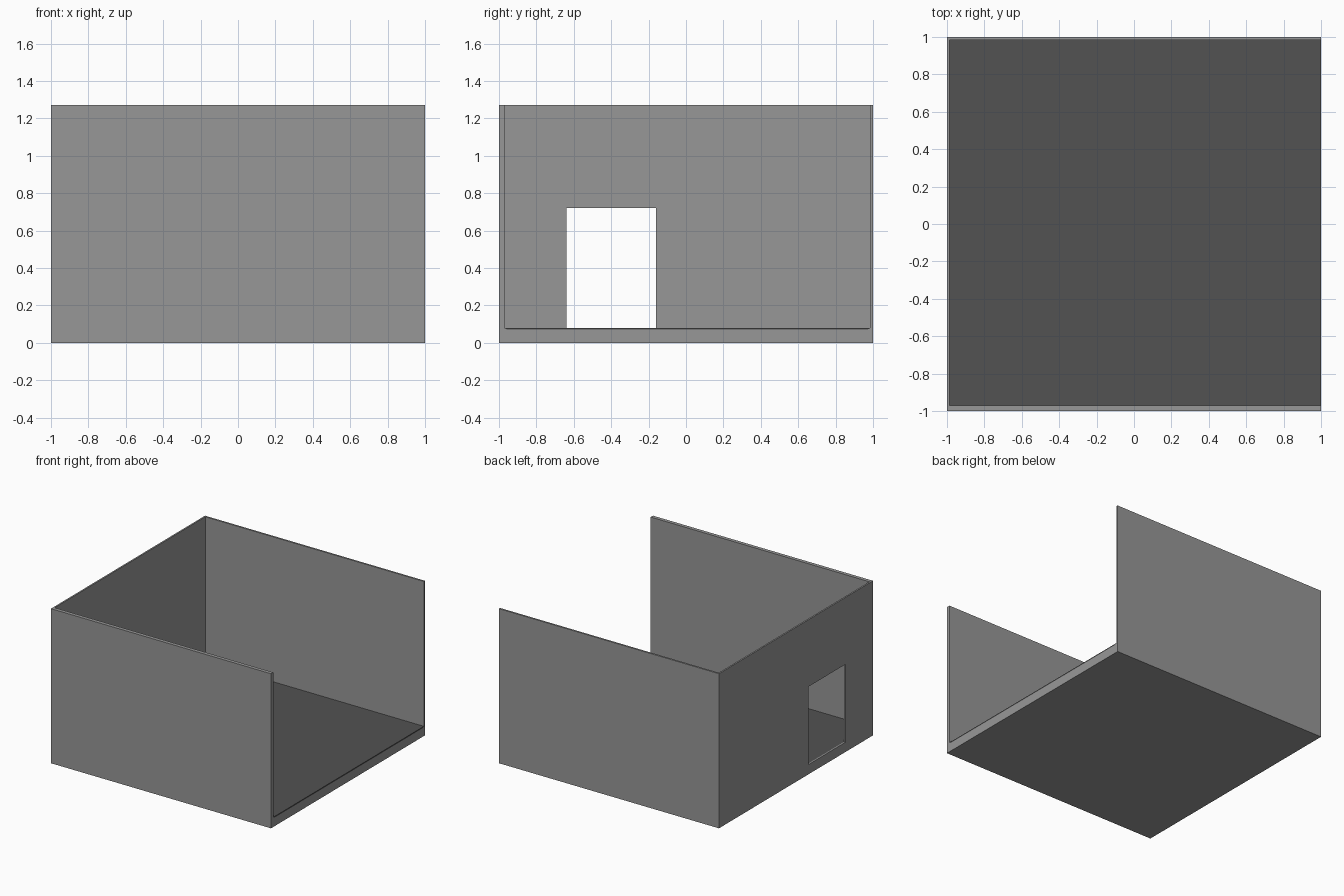
import bpy, bmesh

if "Cube" in bpy.data.objects:
    bpy.data.objects.remove(bpy.data.objects["Cube"])

H = 1.27                 # wall height
FLOOR = 0.08             # walking level
Y0, Y1 = -0.97, 0.985    # inner faces of front and back walls
X0 = -0.987              # inner face of left wall


def material(name, v):
    m = bpy.data.materials.new(name)
    m.diffuse_color = (v, v, v, 1)
    m.use_nodes = True
    m.node_tree.nodes["Principled BSDF"].inputs["Base Color"].default_value = m.diffuse_color
    return m


def prism(name, profile, x0, x1, mat=None):
    """Extrude a (y, z) profile along x."""
    bm = bmesh.new()
    face = bm.faces.new([bm.verts.new((x0, y, z)) for y, z in profile])
    new = bmesh.ops.extrude_face_region(bm, geom=[face])["geom"]
    bmesh.ops.translate(bm, vec=(x1 - x0, 0, 0),
                        verts=[g for g in new if isinstance(g, bmesh.types.BMVert)])
    bmesh.ops.recalc_face_normals(bm, faces=bm.faces[:])
    me = bpy.data.meshes.new(name)
    bm.to_mesh(me)
    bm.free()
    ob = bpy.data.objects.new(name, me)
    bpy.context.collection.objects.link(ob)
    if mat:
        me.materials.append(mat)
    return ob


def rect(y0, y1, z0, z1):
    return [(y0, z0), (y1, z0), (y1, z1), (y0, z1)]


def cut(target, cutter):
    mod = target.modifiers.new(cutter.name, "BOOLEAN")
    mod.operation, mod.solver, mod.object = "DIFFERENCE", "EXACT", cutter
    cutter.hide_render = True
    cutter.hide_set(True)


wall_grey = material("wall grey", 0.31)
floor_grey = material("dark floor grey", 0.085)

# Walls and base slab as one shell, open at the top and right
shell = prism("walls_and_base", rect(-1, 1, 0, H), -1, 1, wall_grey)

# Room hollow, with a shallow bevelled recess for the floor
recess = [(Y0, FLOOR), (Y0 + 0.015, FLOOR - 0.01),
          (Y1 - 0.015, FLOOR - 0.01), (Y1, FLOOR)]
room = prism("room_cutter", recess + [(Y1, H + 0.2), (Y0, H + 0.2)], X0, 1.2)
cut(shell, room)

# Doorway through the left wall
door = prism("doorway_cutter", rect(-0.64, -0.16, FLOOR, 0.72), -1.2, X0 + 0.1)
cut(shell, door)

# Dark floor panel filling the recess
prism("floor_panel", recess, X0, 1, floor_grey)
